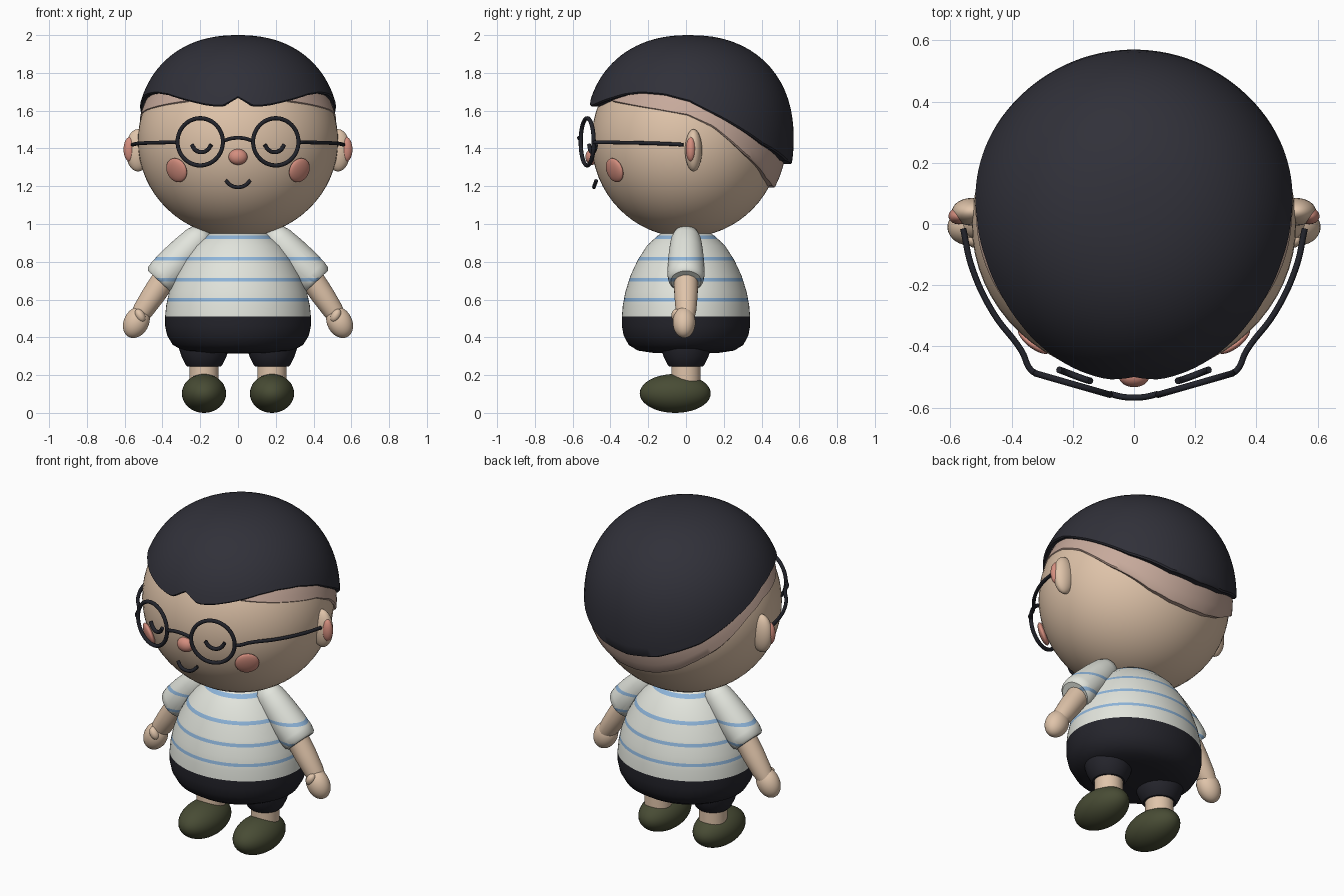
import bpy, bmesh
from math import sin, cos, acos, pi, radians
from mathutils import Vector, Matrix

cube = bpy.data.objects.get("Cube")
if cube:
    bpy.data.objects.remove(cube, do_unlink=True)


def material(name, r, g, b):
    m = bpy.data.materials.new(name)
    m.use_nodes = True
    m.diffuse_color = (r, g, b, 1)
    node = next(n for n in m.node_tree.nodes if n.type == 'BSDF_PRINCIPLED')
    node.inputs["Base Color"].default_value = (r, g, b, 1)
    node.inputs["Roughness"].default_value = 0.7
    return m


SKIN = material("skin", .74, .55, .40)
SHAVED = material("shaved_hair", .57, .40, .33)
HAIR = material("hair_black", .03, .03, .041)
DARK = material("frame_black", .016, .017, .024)
SHORTS = material("shorts_black", .018, .018, .025)
SHIRT = material("shirt_white", .76, .78, .72)
STRIPE = material("stripe_blue", .27, .46, .70)
BLUSH = material("blush_pink", .66, .27, .21)
SHOE = material("shoe_olive", .065, .072, .035)
SIDES = (("left", 1), ("right", -1))


def finish(ob, name, *mats, angle=40):
    ob.name = ob.data.name = name
    for m in mats:
        ob.data.materials.append(m)
    bpy.ops.object.select_all(action='DESELECT')
    ob.select_set(True)
    bpy.context.view_layer.objects.active = ob
    bpy.ops.object.shade_smooth_by_angle(angle=radians(angle))
    return ob


def ball(name, mat, loc, size, rot=(0, 0, 0), seg=32):
    bpy.ops.mesh.primitive_uv_sphere_add(segments=seg, ring_count=seg // 2, location=loc,
                                         rotation=rot)
    ob = bpy.context.object
    ob.scale = size
    return finish(ob, name, mat)


def loft(name, rows, mats, matrix=Matrix(), stripes=(), half=.009):
    """Skin closed rings of points; cut horizontal stripes at the given heights."""
    bm = bmesh.new()
    rings = [[bm.verts.new(matrix @ Vector(p)) for p in row] for row in rows]
    for a, b in zip(rings, rings[1:]):
        n = len(a)
        for i in range(n):
            bm.faces.new((a[i], a[(i + 1) % n], b[(i + 1) % n], b[i]))
    bmesh.ops.remove_doubles(bm, verts=bm.verts[:], dist=1e-5)
    bmesh.ops.recalc_face_normals(bm, faces=bm.faces[:])
    for h in stripes:
        for z in (h - half, h + half):
            geom = bm.verts[:] + bm.edges[:] + bm.faces[:]
            bmesh.ops.bisect_plane(bm, geom=geom, plane_co=(0, 0, z), plane_no=(0, 0, 1))
    for f in bm.faces:
        z = f.calc_center_median().z
        f.material_index = int(any(abs(z - h) < half for h in stripes))
    me = bpy.data.meshes.new(name)
    bm.to_mesh(me)
    bm.free()
    ob = bpy.data.objects.new(name, me)
    bpy.context.collection.objects.link(ob)
    return finish(ob, name, *mats)


def lathe(name, profile, mats, depth=1.0, seg=48, **kw):
    rows = [[(r * cos(2 * pi * i / seg), r * depth * sin(2 * pi * i / seg), z)
             for i in range(seg)] for r, z in profile]
    return loft(name, rows, mats, **kw)


def tube(name, mat, points, radius):
    cu = bpy.data.curves.new(name, 'CURVE')
    cu.dimensions = '3D'
    cu.bevel_depth = radius
    cu.bevel_resolution = 3
    cu.resolution_u = 6
    cu.use_fill_caps = True
    sp = cu.splines.new('BEZIER')
    sp.bezier_points.add(len(points) - 1)
    for bp, p in zip(sp.bezier_points, points):
        bp.co = p
        bp.handle_left_type = bp.handle_right_type = 'AUTO'
    ob = bpy.data.objects.new(name, cu)
    bpy.context.collection.objects.link(ob)
    bpy.ops.object.select_all(action='DESELECT')
    ob.select_set(True)
    bpy.context.view_layer.objects.active = ob
    bpy.ops.object.convert(target='MESH')
    return finish(bpy.context.object, name, mat)


def cap(name, mat, centre, size, power, hem, seg=128, steps=20):
    """Cap over the head; hem lists (degrees from the front, edge height)."""
    def edge(a):
        for (a0, z0), (a1, z1) in zip(hem, hem[1:]):
            if a <= a1:
                return z0 + (z1 - z0) * (a - a0) / (a1 - a0)
        return hem[-1][1]

    def ring(t, inset=1.0, drop=0.0):
        row = []
        for i in range(seg):
            a = 360 * i / seg
            u = (edge(min(a, 360 - a)) - centre[2]) / size[2]
            c = cos(t * acos(u))
            w = (1 - abs(c) ** power) ** (1 / power) * inset
            row.append((centre[0] + size[0] * w * sin(radians(a)),
                        centre[1] - size[1] * w * cos(radians(a)),
                        centre[2] + size[2] * c - drop))
        return row

    rows = [ring(k / steps) for k in range(steps + 1)]
    rows += [ring(1, .985, .008), ring(1, .84, .004)]
    return loft(name, rows, [mat])


# Head, shaved band and hair
ball("head", SKIN, (0, 0, 1.44), (.53, .5, .51), seg=64)
cap("shaved_band", SHAVED, (0, .01, 1.44), (.535, .522, .52), 2.0,
    [(0, 1.72), (20, 1.70), (32, 1.655), (50, 1.635), (70, 1.61), (90, 1.58),
     (105, 1.52), (125, 1.38), (150, 1.25), (165, 1.21), (180, 1.2)])
cap("hair", HAIR, (0, .018, 1.45), (.54, .552, .55), 2.25,
    [(0, 1.675), (4, 1.655), (8, 1.632), (12, 1.628), (20, 1.637), (35, 1.665), (48, 1.69),
     (60, 1.70), (75, 1.69), (90, 1.655), (110, 1.56), (135, 1.43), (160, 1.345), (180, 1.325)])

# Face
ball("nose", BLUSH, (0, -.497, 1.355), (.05, .036, .042))
tube("mouth", DARK, [(-.065, -.475, 1.23), (-.035, -.485, 1.203), (0, -.487, 1.195),
                     (.035, -.485, 1.203), (.065, -.475, 1.23)], .01)
for side, s in SIDES:
    ball(side + "_cheek", BLUSH, (s * .325, -.378, 1.285), (.066, .022, .066),
         (radians(17), 0, s * radians(38)))
    ball(side + "_ear", SKIN, (s * .53, .04, 1.39), (.065, .045, .112))
    ball(side + "_inner_ear", BLUSH, (s * .573, .026, 1.395), (.033, .027, .065))
    tube(side + "_closed_eye", DARK,
         [(s * .142, -.513, 1.42), (s * .162, -.507, 1.392), (s * .195, -.495, 1.38),
          (s * .226, -.483, 1.392), (s * .245, -.476, 1.42)], .011)

    # Glasses
    bpy.ops.mesh.primitive_torus_add(major_segments=48, minor_segments=10, major_radius=.125,
                                     minor_radius=.011, location=(s * .2, -.523, 1.435),
                                     rotation=(pi / 2, 0, s * radians(16)))
    finish(bpy.context.object, side + "_lens_frame", DARK)
    tube(side + "_temple", DARK,
         [(s * .322, -.487, 1.432), (s * .336, -.478, 1.432), (s * .367, -.415, 1.432),
          (s * .46, -.29, 1.43), (s * .53, -.14, 1.426), (s * .558, -.015, 1.42)], .01)
tube("bridge", DARK, [(-.078, -.555, 1.44), (-.035, -.565, 1.453), (0, -.567, 1.456),
                      (.035, -.565, 1.453), (.078, -.555, 1.44)], .01)

# Torso
lathe("shirt", [(0, .95), (.15, .95), (.175, .935), (.235, .885), (.29, .81), (.335, .725),
                (.365, .64), (.38, .57), (.386, .51), (.34, .505)],
      [SHIRT, STRIPE], depth=.88, seg=64, stripes=(.93, .815, .705, .6))
lathe("shorts", [(.34, .515), (.386, .51), (.386, .46), (.375, .41), (.345, .36), (.29, .33),
                 (.2, .318), (0, .314)], [SHORTS], depth=.88, seg=64)

# Limbs
for side, s in SIDES:
    shoulder, cuff = Vector((s * .215, 0, .915)), Vector((s * .415, 0, .70))
    axis = (cuff - shoulder).to_track_quat('Z', 'Y').to_matrix().to_4x4()
    lathe(side + "_sleeve", [(0, -.075), (.04, -.066), (.066, -.04), (.08, 0), (.09, .08),
                             (.097, .17), (.098, .25), (.093, .285), (.08, .297), (0, .297)],
          [SHIRT, STRIPE], matrix=Matrix.Translation(shoulder) @ axis, stripes=(.815, .705))

    elbow, wrist = Vector((s * .39, 0, .71)), Vector((s * .525, 0, .51))
    axis = (wrist - elbow).to_track_quat('Z', 'Y').to_matrix().to_4x4()
    lathe(side + "_forearm", [(0, 0), (.064, 0), (.062, .1), (.055, .2), (.045, .25), (0, .25)],
          [SKIN], matrix=Matrix.Translation(elbow) @ axis, seg=32)
    ball(side + "_hand", SKIN, (s * .538, -.01, .48), (.066, .06, .088),
         (0, s * radians(-28), 0))
    ball(side + "_thumb", SKIN, (s * .518, -.05, .515), (.025, .028, .038),
         (0, s * radians(30), 0), seg=24)

    place = Matrix.Translation((s * .18, 0, 0))
    lathe(side + "_shorts_leg", [(.135, .40), (.132, .34), (.118, .295), (.098, .255),
                                 (.088, .245), (0, .245)], [SHORTS], matrix=place, seg=32)
    lathe(side + "_leg", [(.078, .27), (.078, .14), (0, .14)], [SKIN], matrix=place, seg=32)
    ball(side + "_shoe", SHOE, (s * .18, -.057, .103), (.117, .188, .103), seg=40)
